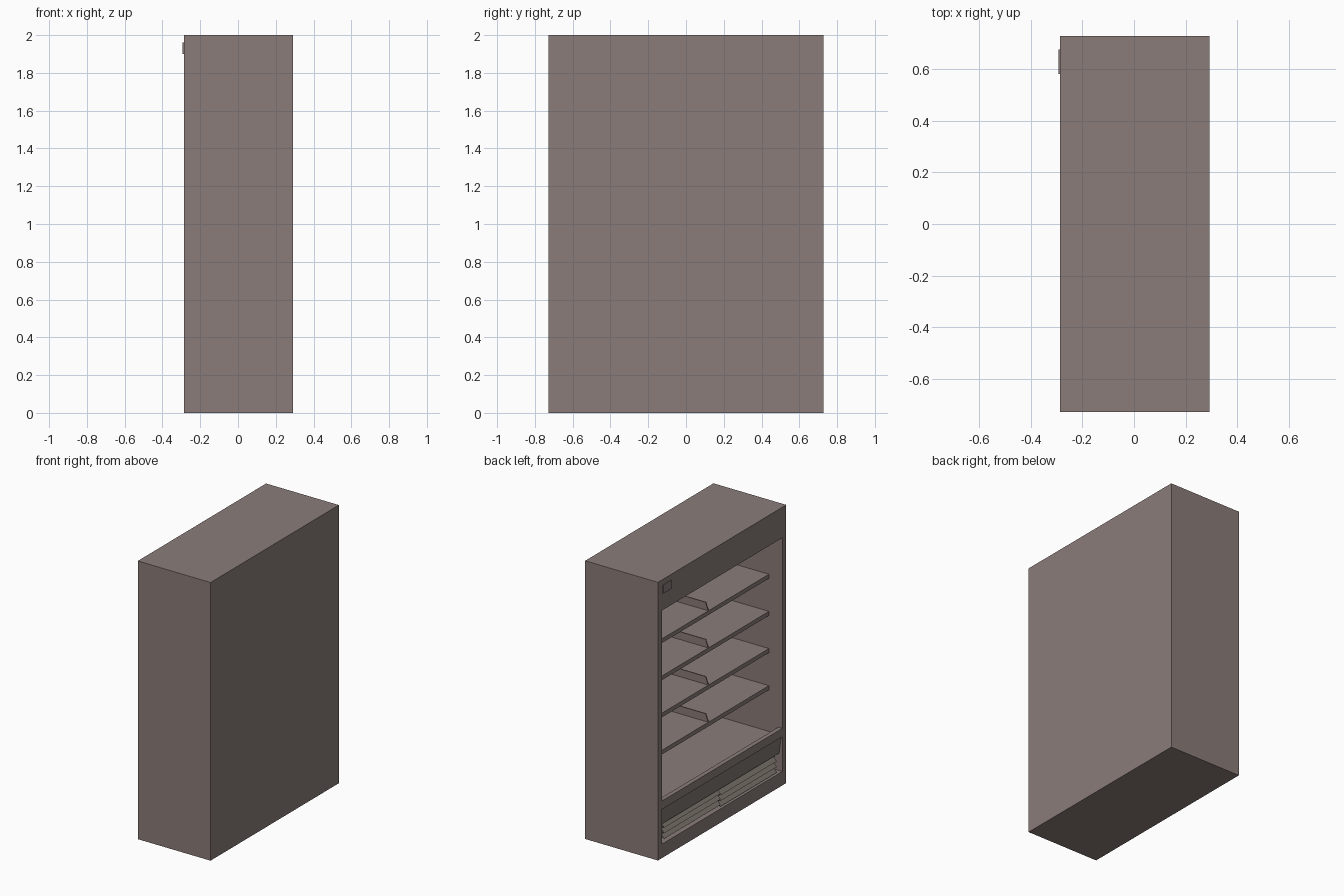
import bpy, bmesh, math

if "Cube" in bpy.data.objects:
    bpy.data.objects.remove(bpy.data.objects["Cube"])


def material(name, rgb):
    m = bpy.data.materials.new(name)
    m.diffuse_color = (*rgb, 1.0)
    m.use_nodes = True
    m.node_tree.nodes["Principled BSDF"].inputs["Base Color"].default_value = m.diffuse_color
    return m


BROWN = material("warm_grey_brown", (0.254, 0.202, 0.191))
GREY = material("dull_grey", (0.215, 0.185, 0.165))


def link(name, bm, mat):
    bmesh.ops.recalc_face_normals(bm, faces=bm.faces)
    me = bpy.data.meshes.new(name)
    bm.to_mesh(me)
    bm.free()
    me.materials.append(mat)
    ob = bpy.data.objects.new(name, me)
    bpy.context.collection.objects.link(ob)
    return ob


def box(name, x, y, z, mat=BROWN):
    """Box from (min, max) pairs."""
    bm = bmesh.new()
    bmesh.ops.create_cube(bm, size=1)
    for v in bm.verts:
        v.co = [r[0] if c < 0 else r[1] for r, c in zip((x, y, z), v.co)]
    return link(name, bm, mat)


def prism(name, profile, y0, y1, mat=BROWN):
    """Extrude an x-z profile along y."""
    bm = bmesh.new()
    f = bm.faces.new([bm.verts.new((x, y0, z)) for x, z in profile])
    ext = bmesh.ops.extrude_face_region(bm, geom=[f])["geom"]
    vs = [g for g in ext if isinstance(g, bmesh.types.BMVert)]
    bmesh.ops.translate(bm, verts=vs, vec=(0, y1 - y0, 0))
    return link(name, bm, mat)


FRONT, BACK, SIDE, INNER = -0.287, 0.292, 0.729, 0.684

# Cabinet shell, hollowed out from the open side
cabinet = box("cabinet", (FRONT, BACK), (-SIDE, SIDE), (0, 2))
cutters = [
    box("opening_cutter", (-0.4, 0.0), (-INNER, INNER), (0.41, 1.78)),
    box("interior_cutter", (-0.255, 0.245), (-INNER, INNER), (0.36, 1.78)),
    box("base_cutter", (-0.4, -0.225), (-INNER, INNER), (0.10, 0.35)),
]
bpy.context.view_layer.objects.active = cabinet
for c in cutters:
    c.hide_render = True
    mod = cabinet.modifiers.new("cut", "BOOLEAN")
    mod.operation = "DIFFERENCE"
    mod.solver = "EXACT"
    mod.object = c
    bpy.ops.object.modifier_apply(modifier=mod.name)
for c in cutters:
    bpy.data.objects.remove(c)

# Shelves, each with an upright central divider
for i in range(4):
    top = 1.49 - i * 0.267
    box(f"shelf_{i + 1}", (-0.181, 0.245), (-INNER, INNER), (top - 0.03, top))
    prism(f"shelf_divider_{i + 1}",
          [(-0.178, top), (0.245, top), (0.245, top + 0.055), (-0.158, top + 0.055)],
          -0.004, 0.004)

# Lower access panel, leaning slightly inward, with louvres in two halves
prism("lower_panel", [(-0.278, 0.35), (-0.266, 0.35), (-0.25, 0.225), (-0.262, 0.225)],
      -INNER, INNER, GREY)
for side in (-1, 1):
    for i in range(3):
        z = 0.215 - i * 0.04 + 0.006 * side
        y = sorted((0.0, side * 0.64))
        prism(f"louvre_{i + 1}_{'left' if side > 0 else 'right'}",
              [(-0.275, z - 0.022), (-0.265, z - 0.022), (-0.24, z), (-0.25, z + 0.006)],
              y[0], y[1], GREY)

# Small control plate on the upper fascia
box("control_plate", (FRONT - 0.006, FRONT), (0.58, 0.675), (1.9, 1.96))
